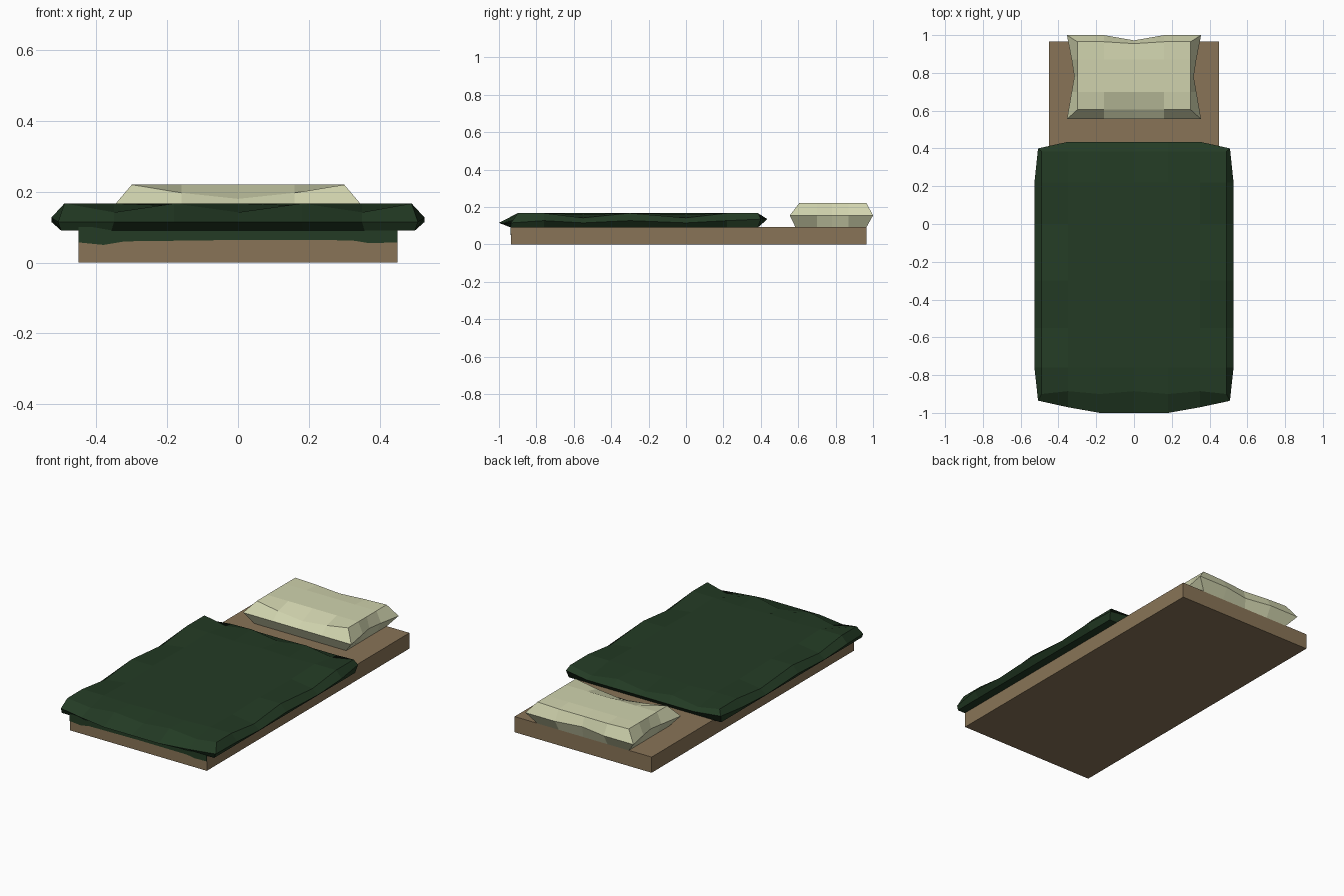
import bpy, bmesh, math

if "Cube" in bpy.data.objects:
    bpy.data.objects.remove(bpy.data.objects["Cube"])


def material(name, rgb):
    m = bpy.data.materials.new(name)
    m.diffuse_color = (*rgb, 1)
    m.use_nodes = True
    m.node_tree.nodes["Principled BSDF"].inputs["Base Color"].default_value = m.diffuse_color
    return m


WOOD = material("brown base", (0.25, 0.175, 0.095))
GREEN = material("dark green cloth", (0.017, 0.044, 0.018))
CREAM = material("cream pillow", (0.63, 0.65, 0.42))


def finish(bm, name, mat):
    bmesh.ops.recalc_face_normals(bm, faces=bm.faces[:])
    me = bpy.data.meshes.new(name)
    bm.to_mesh(me)
    bm.free()
    me.materials.append(mat)
    ob = bpy.data.objects.new(name, me)
    bpy.context.collection.objects.link(ob)
    return ob


def box(name, lo, hi, mat):
    bm = bmesh.new()
    bmesh.ops.create_cube(bm, size=1)
    for v in bm.verts:
        v.co = [(a + b) / 2 + c * (b - a) for a, b, c in zip(lo, hi, v.co)]
    return finish(bm, name, mat)


def cushion(name, xs, ys, top, rim, bottom, mat):
    """Top and bottom grids joined through an outer rim; each shaper maps x, y, i, j to a point."""
    bm = bmesh.new()
    nx, ny = len(xs), len(ys)
    border = ([(i, 0) for i in range(nx)] + [(nx - 1, j) for j in range(1, ny)]
              + [(i, ny - 1) for i in range(nx - 2, -1, -1)]
              + [(0, j) for j in range(ny - 2, 0, -1)])
    grids = []
    for shape in (top, bottom):
        g = [[bm.verts.new(shape(x, y, i, j)) for j, y in enumerate(ys)]
             for i, x in enumerate(xs)]
        for i in range(nx - 1):
            for j in range(ny - 1):
                bm.faces.new((g[i][j], g[i + 1][j], g[i + 1][j + 1], g[i][j + 1]))
        grids.append([g[i][j] for i, j in border])
    ring = [bm.verts.new(rim(xs[i], ys[j], i, j)) for i, j in border]
    n = len(ring)
    for a, b in ((grids[0], ring), (ring, grids[1])):
        for k in range(n):
            bm.faces.new((a[k], b[k], b[(k + 1) % n], a[(k + 1) % n]))
    return finish(bm, name, mat)


# Bed base
box("bed_base", (-0.45, -0.935, 0), (0.45, 0.965, 0.093), WOOD)

# Blanket with wavy edges
BX = (-0.49, -0.35, -0.18, 0, 0.18, 0.35, 0.49)
BY = (-0.90, -0.76, -0.55, -0.30, 0.0, 0.22, 0.385)


def blanket_top(x, y, i, j):
    edge = i in (0, 6) or j in (0, 6)
    dip = 0.025 if (edge and (i in (1, 3, 5) and j in (0, 6) or j in (2, 4) and i in (0, 6))) else 0
    if not edge and (i + j) % 2:
        dip = 0.006
    return (x, y + (0.015 if j == 0 and dip else 0), 0.167 - dip)


def blanket_rim(x, y, i, j):
    side = i in (0, 6)
    if j == 0:
        y = {3: -1.0, 2: -1.0, 1: -0.97, 0: -0.935}[3 - abs(i - 3)]
    elif j == 6:
        y = 0.40 if side else 0.435
    if side:
        x = math.copysign(0.508 if j in (0, 6) else 0.527, x)
    z = 0.115 + (0.012 if side and j % 2 else 0) + (0.02 if j == 6 else 0)
    return (x, y, z)


def blanket_bottom(x, y, i, j):
    return (x * 1.02, -0.938 if j == 0 else y, 0.091)


cushion("blanket", BX, BY, blanket_top, blanket_rim, blanket_bottom, GREEN)

# Tucked strip of cloth lying against the foot of the base
bm = bmesh.new()
hem = [(-0.45, 0.057), (-0.38, 0.05), (-0.32, 0.06), (0, 0.064),
       (0.32, 0.063), (0.37, 0.055), (0.45, 0.057)]
f = bm.faces.new([bm.verts.new((x, -0.938, z)) for x, z in hem + [(0.45, 0.1), (-0.45, 0.1)]])
ext = bmesh.ops.extrude_face_region(bm, geom=[f])
for v in ext["geom"]:
    if isinstance(v, bmesh.types.BMVert):
        v.co.y += 0.006
finish(bm, "blanket_tuck", GREEN)

# Pillow with pinched sides and a sagging front edge
PX = (-0.30, -0.16, 0, 0.16, 0.30)
PY = (0.605, 0.70, 0.78, 0.87, 0.965)


def pillow_top(x, y, i, j):
    z = 0.22 - ((0, 0.023, 0.04, 0.023, 0)[i] if j == 0 else 0)
    z -= (0, 0.005, 0.01, 0.005, 0)[i] if j == 4 else 0
    return (x, y - (0.01 if j == 4 and i == 2 else 0), z)


def pillow_rim(x, y, i, j):
    if i in (0, 4):
        x = math.copysign((0.355, 0.33, 0.316, 0.33, 0.355)[j], x)
    if j == 0:
        y = 0.555
    elif j == 4:
        y = (1.0, 1.0, 0.972, 1.0, 1.0)[i]
    return (x, y, 0.155)


def pillow_bottom(x, y, i, j):
    return (x, 0.585 if j == 0 else y, 0.092)


cushion("pillow", PX, PY, pillow_top, pillow_rim, pillow_bottom, CREAM)
